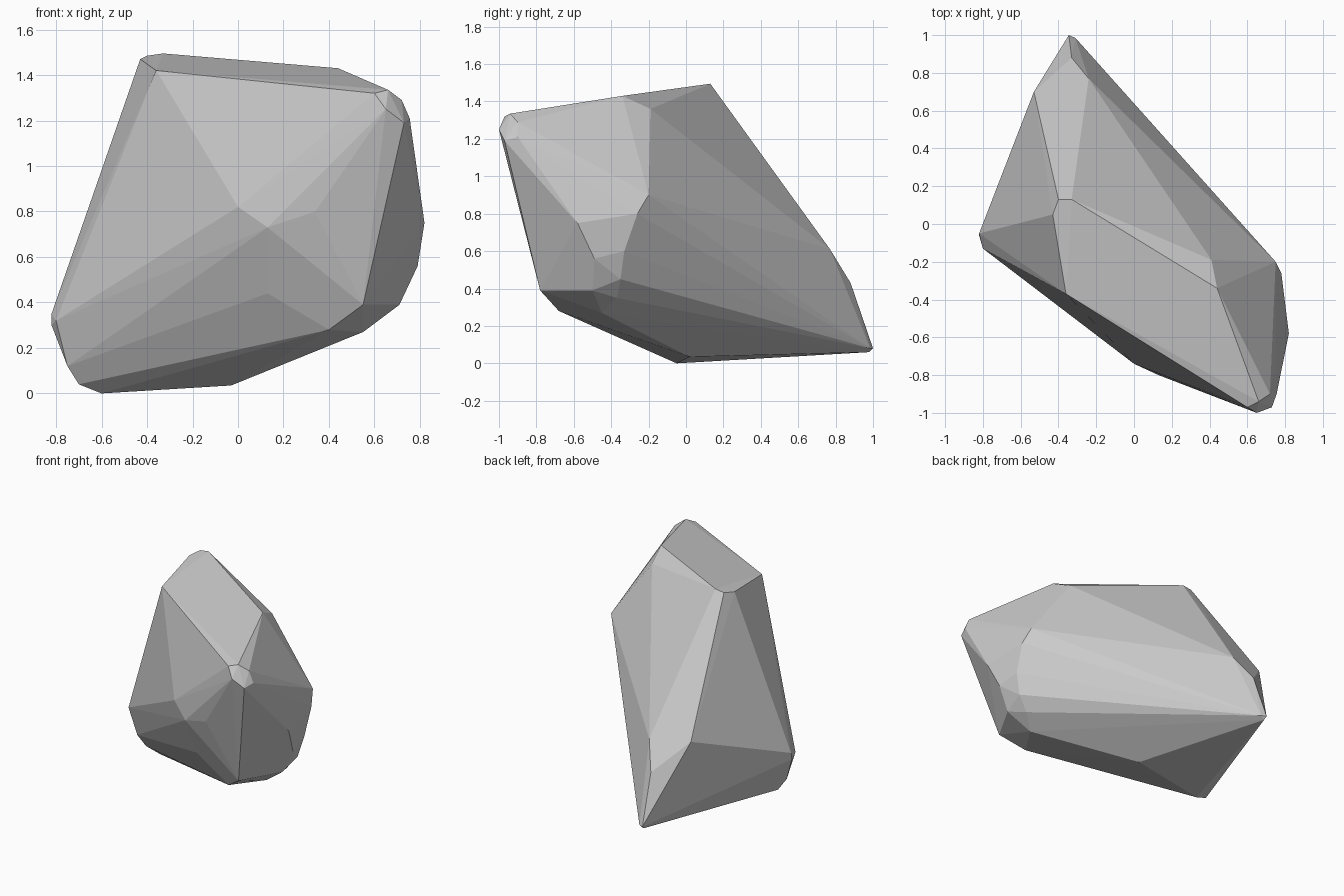
import bpy, bmesh, math

if "Cube" in bpy.data.objects:
    bpy.data.objects.remove(bpy.data.objects["Cube"])

# Faceted boulder: convex hull wrapped over its corner clusters (x, y, z)
crown = [(-.43, .05, 1.47), (-.40, .13, 1.485), (-.33, .13, 1.495),
         (.44, -.34, 1.43), (.41, -.19, 1.36), (-.36, -.37, 1.42)]
front_nose = [(.60, -.97, 1.32), (.66, -.94, 1.335), (.65, -1.0, 1.25),
              (.73, -.97, 1.19), (.755, -.90, 1.21), (.72, -.90, 1.29)]
front_belly = [(0, -.74, .82), (.13, -.80, .73), (.34, -.86, .80),
               (.13, -.665, .44), (.55, -.78, .39), (.40, -.68, .28)]
right_flank = [(.82, -.58, .75), (.78, -.26, .80), (.75, -.20, .90),
               (.77, -.33, .60), (.79, -.49, .56), (.73, -.35, .45),
               (.71, -.50, .39), (.65, -.37, .35), (.55, -.45, .27)]
back_tip = [(-.53, .70, .64), (-.24, .77, .61), (-.33, .88, .43),
            (-.345, 1.0, .08), (-.31, .985, .08), (-.34, .98, .06)]
left_foot = [(-.82, -.05, .35), (-.82, -.06, .30), (-.80, -.13, .32),
             (-.75, -.10, .12), (-.70, -.07, .04), (-.60, -.05, 0),
             (-.03, .02, .035)]

bm = bmesh.new()
for group in (crown, front_nose, front_belly, right_flank, back_tip, left_foot):
    for p in group:
        bm.verts.new(p)
bmesh.ops.convex_hull(bm, input=bm.verts[:], use_existing_faces=False)
loose = [v for v in bm.verts if not v.link_faces]
bmesh.ops.delete(bm, geom=loose, context='VERTS')

# Merge nearly flat neighbours into larger facets
bmesh.ops.dissolve_limit(bm, angle_limit=math.radians(1.5),
                         verts=bm.verts[:], edges=bm.edges[:])
bmesh.ops.recalc_face_normals(bm, faces=bm.faces[:])

mesh = bpy.data.meshes.new("boulder")
bm.to_mesh(mesh)
bm.free()
boulder = bpy.data.objects.new("boulder", mesh)
bpy.context.collection.objects.link(boulder)
